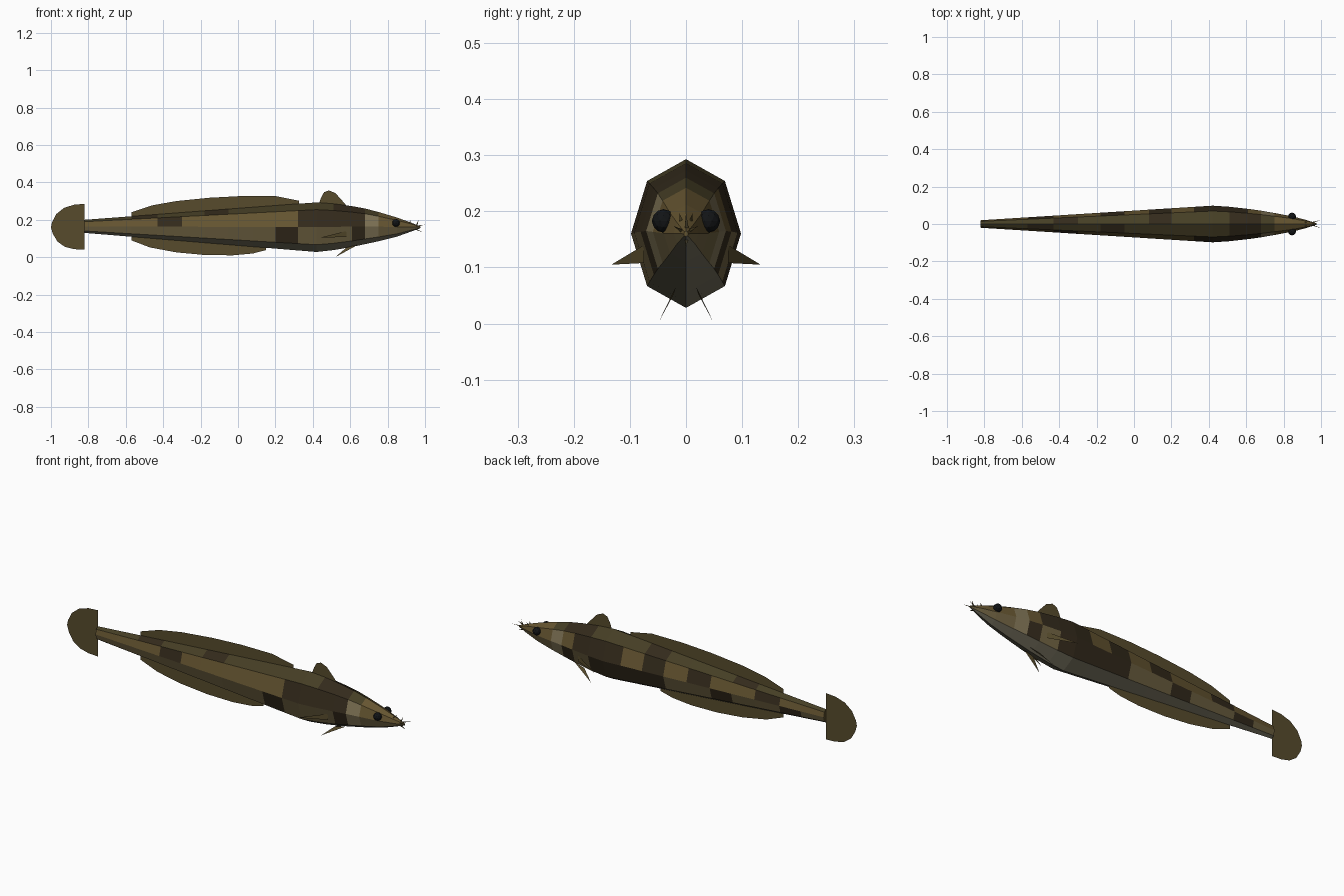
import bpy, math
from mathutils import Vector

def material(name, rgb):
    m = bpy.data.materials.new(name)
    m.diffuse_color = (*rgb, 1)
    return m

BROWN = material("brown", (0.13, 0.09, 0.03))
DARK = material("dark_blotch", (0.033, 0.023, 0.011))
OLIVE = material("olive_back", (0.06, 0.048, 0.018))
TAN = material("tan_flank", (0.15, 0.115, 0.05))
PALE = material("pale_cheek", (0.21, 0.17, 0.09))
BELLY = material("grey_belly", (0.17, 0.155, 0.105))
FIN = material("fin_brown", (0.095, 0.07, 0.025))
BLACK = material("eye_black", (0.006, 0.007, 0.008))
MATS = [BROWN, DARK, OLIVE, TAN, PALE, BELLY]

def mesh_object(name, verts, faces, mats):
    me = bpy.data.meshes.new(name)
    me.from_pydata(verts, [], faces)
    for m in mats:
        me.materials.append(m)
    me.update()
    ob = bpy.data.objects.new(name, me)
    bpy.context.collection.objects.link(ob)
    return ob

# body: eight-sided rings lofted along x; profile is (x, half width, top, bottom)
PROFILE = [(-0.82, 0.02, 0.20, 0.13), (0.42, 0.098, 0.293, 0.028),
           (0.51, 0.092, 0.286, 0.038), (0.61, 0.081, 0.273, 0.055),
           (0.68, 0.071, 0.26, 0.07), (0.75, 0.059, 0.242, 0.085),
           (0.85, 0.04, 0.212, 0.11), (0.92, 0.022, 0.187, 0.135),
           (0.975, 0.004, 0.165, 0.155)]

def section(x):
    for a, b in zip(PROFILE, PROFILE[1:]):
        if x <= b[0]:
            t = (x - a[0]) / (b[0] - a[0])
            return [a[i] + (b[i] - a[i]) * t for i in (1, 2, 3)]

XS = [-0.82, -0.69, -0.57, -0.43, -0.30, -0.18, -0.05, 0.08, 0.20, 0.32,
      0.42, 0.51, 0.61, 0.68, 0.75, 0.85, 0.92, 0.975]
verts = []
for x in XS:
    w, top, bot = section(x)
    zc, h = (top + bot) / 2, (top - bot) / 2
    for k in range(8):
        a = math.pi / 4 * k
        verts.append((x, w * math.cos(a), zc + h * math.sin(a)))
faces = []
for i in range(len(XS) - 1):
    for k in range(8):
        n = (k + 1) % 8
        faces.append((i * 8 + k, i * 8 + n, i * 8 + 8 + n, i * 8 + 8 + k))
faces.append(tuple(reversed(range(8))))
faces.append(tuple(range(len(verts) - 8, len(verts))))
body = mesh_object("body", verts, faces, MATS)

# blotches: dark ranges for each of the eight strips
BLOTCH = {0: [(-0.57, -0.43), (-0.18, -0.05), (0.08, 0.20), (0.32, 0.61)],
          1: [(-0.43, -0.30), (0.08, 0.20), (0.51, 0.68)],
          2: [(-0.57, -0.43), (-0.18, -0.05), (0.51, 0.68)],
          3: [(-0.43, -0.30), (0.32, 0.68)],
          4: [(0.20, 0.32), (0.61, 0.68)],
          7: [(-0.69, -0.57), (-0.30, -0.18), (0.08, 0.51), (0.61, 0.68)]}
BASE = [0, 2, 2, 0, 3, 5, 5, 3]
for p in body.data.polygons[:-2]:
    k, x = p.index % 8, p.center.x
    idx = BASE[k]
    if any(a < x < b for a, b in BLOTCH.get(k, [])):
        idx = 1
    elif k in (0, 3, 4, 7) and 0.68 < x < 0.75:
        idx = 4
    elif k in (1, 2) and x > 0.75:
        idx = 0
    p.material_index = idx

# flat fins on the centre line
def flat_fin(name, outline):
    mesh_object(name, [(x, 0, z) for x, z in outline], [tuple(range(len(outline)))], [FIN])

flat_fin("long_back_fin", [(-0.57, 0.21), (-0.57, 0.24), (-0.46, 0.277), (-0.33, 0.3), (-0.15, 0.318),
                           (0.02, 0.327), (0.2, 0.327), (0.325, 0.302), (0.325, 0.27)])
flat_fin("front_back_fin", [(0.43, 0.28), (0.445, 0.32), (0.46, 0.347), (0.485, 0.357),
                            (0.52, 0.343), (0.555, 0.305), (0.585, 0.27)])
flat_fin("belly_rear_fin", [(-0.57, 0.13), (-0.57, 0.09), (-0.47, 0.052), (-0.33, 0.026), (-0.18, 0.012),
                            (-0.03, 0.01), (0.08, 0.02), (0.15, 0.038), (0.15, 0.06)])
flat_fin("tail_fin", [(-0.82, 0.04), (-0.82, 0.285), (-0.875, 0.281), (-0.93, 0.264), (-0.972, 0.23),
                      (-0.995, 0.185), (-1.0, 0.16), (-0.99, 0.125), (-0.965, 0.083),
                      (-0.925, 0.055), (-0.875, 0.043)])

# small spikes: a narrow three-sided cone from base to tip
def spike(name, base, tip, r):
    b, t = Vector(base), Vector(tip)
    q = (t - b).to_track_quat('Z', 'Y')
    ring = [b + q @ Vector((r * math.cos(a), r * math.sin(a), 0))
            for a in (0, 2 * math.pi / 3, 4 * math.pi / 3)]
    mesh_object(name, ring + [t], [(2, 1, 0), (0, 1, 3), (1, 2, 3), (2, 0, 3)], [FIN])

for side, s in (("left", 1), ("right", -1)):
    # paired fins
    mesh_object(side + "_side_fin", [(0.58, s * 0.075, 0.14), (0.58, s * 0.075, 0.108),
                                     (0.44, s * 0.133, 0.105)], [(0, 1, 2)], [FIN])
    mesh_object(side + "_belly_fin", [(0.64, s * 0.018, 0.066), (0.58, s * 0.022, 0.052),
                                      (0.52, s * 0.05, 0.0)], [(0, 1, 2)], [FIN])
    # eyes
    bpy.ops.mesh.primitive_ico_sphere_add(subdivisions=2, radius=0.021,
                                          location=(0.845, s * 0.04, 0.183))
    eye = bpy.context.object
    eye.name = side + "_eye"
    eye.data.materials.append(BLACK)
    # snout whiskers
    spike(side + "_snout_whisker", (0.95, s * 0.006, 0.165), (1.0, s * 0.022, 0.174), 0.004)
    spike(side + "_nostril", (0.915, s * 0.008, 0.18), (0.925, s * 0.012, 0.198), 0.004)
spike("chin_whisker", (0.95, 0, 0.15), (0.985, 0, 0.135), 0.004)
spike("snout_nub", (0.955, 0, 0.168), (0.965, 0, 0.198), 0.005)
